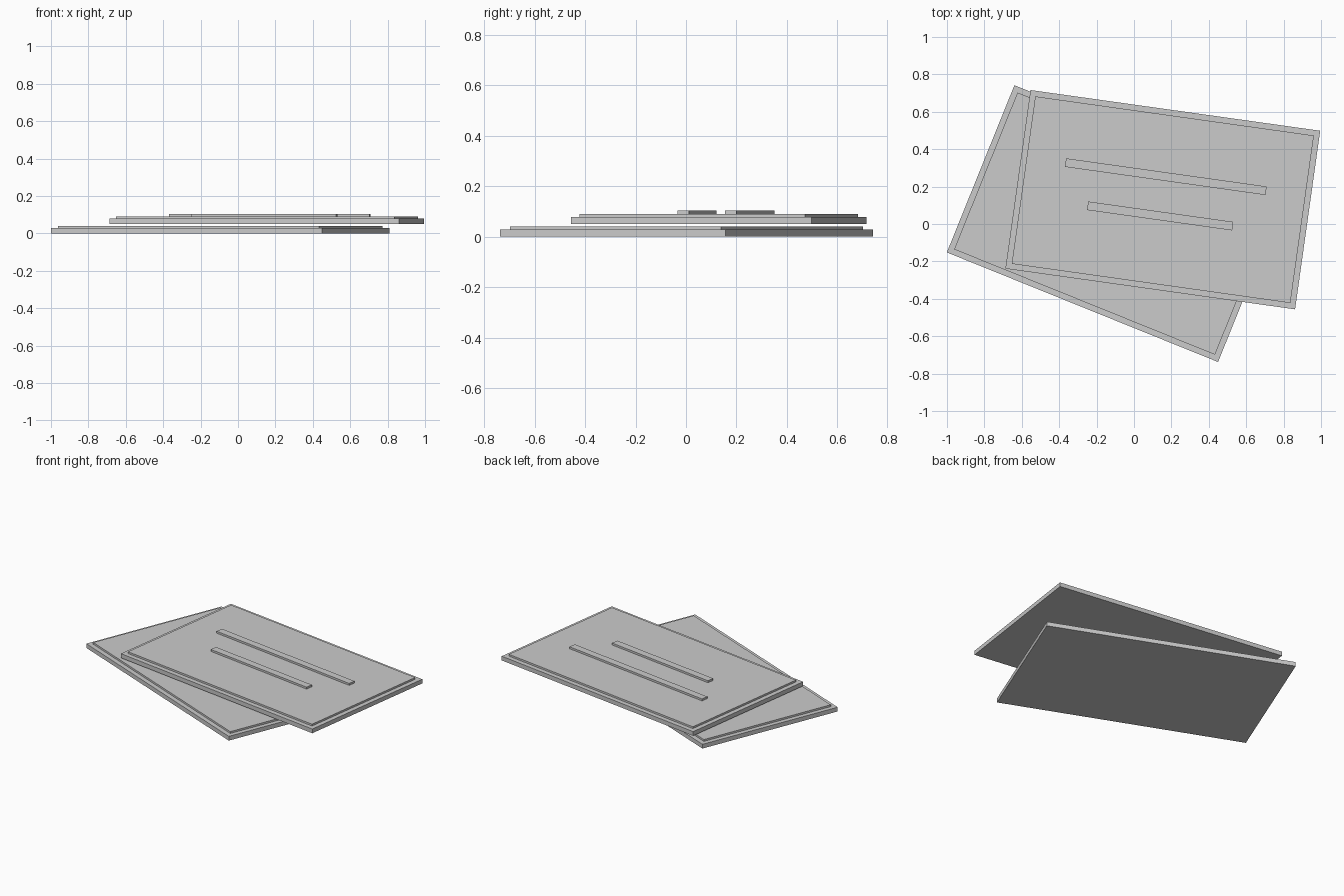
import bpy
from math import radians
from mathutils import Matrix, Vector

if "Cube" in bpy.data.objects:
    bpy.data.objects.remove(bpy.data.objects["Cube"])

grey = bpy.data.materials.new("light_grey")
grey.diffuse_color = (0.6, 0.6, 0.6, 1)
grey.use_nodes = True
grey.node_tree.nodes["Principled BSDF"].inputs["Base Color"].default_value = grey.diffuse_color


def slab(name, frame, offset, size, z0, z1):
    """Flat box placed in a card's own rotated frame."""
    bpy.ops.mesh.primitive_cube_add(size=1)
    ob = bpy.context.object
    ob.name = name
    local = Matrix.Translation((offset[0], offset[1], (z0 + z1) / 2))
    ob.data.transform(local @ Matrix.Diagonal((size[0], size[1], z1 - z0, 1)))
    ob.matrix_world = frame
    ob.data.materials.append(grey)


def card(name, center, angle, z):
    """Card base with a slightly smaller raised face."""
    frame = Matrix.Translation((*center, z)) @ Matrix.Rotation(radians(angle), 4, 'Z')
    slab(name + "_base", frame, (0, 0), (1.564, 0.964), 0, 0.028)
    slab(name + "_face", frame, (0, 0), (1.504, 0.904), 0.028, 0.040)
    return frame


# Two overlapping cards, fanned
card("lower_card", (-0.095, 0.002), -22, 0)
top = card("upper_card", (0.154, 0.13), -8, 0.051)

# Raised bars on the upper card
for name, center, length in (("long_bar", (0.17, 0.253), 1.083),
                             ("short_bar", (0.14, 0.043), 0.783)):
    p = top.inverted() @ Vector((*center, 0))
    slab(name, top, p, (length, 0.046), 0.040, 0.053)
